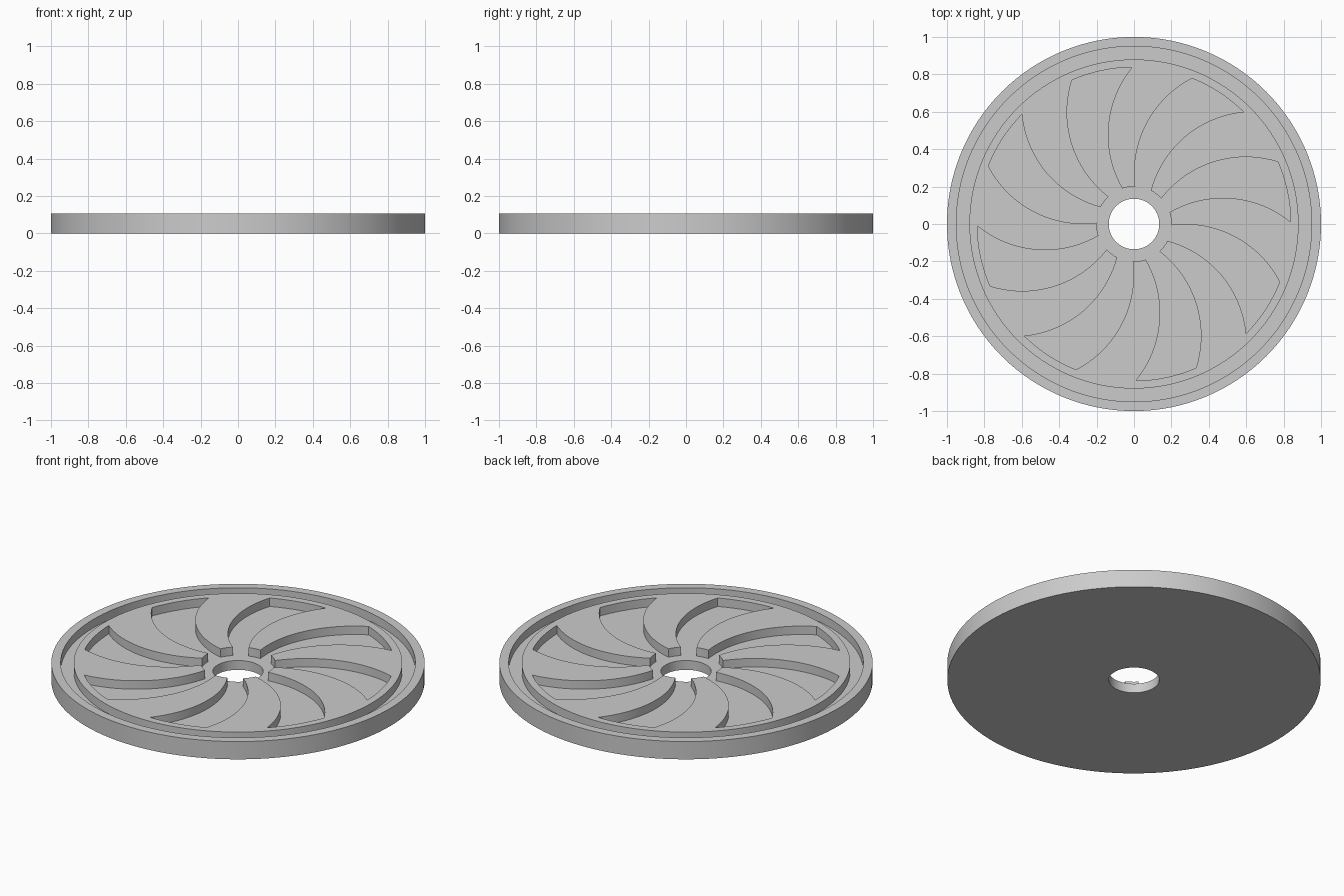
import bpy, bmesh, math
from mathutils import Vector

if "Cube" in bpy.data.objects:
    bpy.data.objects.remove(bpy.data.objects["Cube"])

N = 128            # sides of every circle
TOP, FLOOR = 0.105, 0.055
ARMS = 8


def polar(r, deg):
    a = math.radians(deg)
    return Vector((r * math.cos(a), r * math.sin(a)))


def sweep(r, a0, a1, n):
    """Points along an arc around the centre."""
    return [polar(r, a0 + (a1 - a0) * i / n) for i in range(n + 1)]


def blade_edge(p, q, radius, n=20):
    """Curved edge from inner point p to outer point q, centre on its right."""
    d = q - p
    right = Vector((d.y, -d.x)).normalized()
    c = (p + q) / 2 + right * math.sqrt(radius ** 2 - d.length_squared / 4)
    a0 = math.atan2(p.y - c.y, p.x - c.x)
    a1 = math.atan2(q.y - c.y, q.x - c.x)
    turn = (a1 - a0 + math.pi) % (2 * math.pi) - math.pi
    return [c + radius * Vector((math.cos(a0 + turn * i / n), math.sin(a0 + turn * i / n)))
            for i in range(n + 1)]


# Outline of the sunken hub with eight swirling arms
outline = []
for k in range(ARMS):
    s = 360 / ARMS * k
    arm_end = sweep(0.838, s + 0.7, s + 23.3, 8)
    inward = blade_edge(polar(0.2, s + 43), polar(0.838, s + 23.3), 0.57)[::-1]
    rib_tip = sweep(0.2, s + 43, s + 63.3, 4)
    outward = blade_edge(polar(0.2, s + 63.3), polar(0.838, s + 45.7), 0.57)
    outline += arm_end[:-1] + inward[:-1] + rib_tip[:-1] + outward[:-1]

bm = bmesh.new()


def loop(points, z):
    return [bm.verts.new((p.x, p.y, z)) for p in points]


def circle(r, z):
    return loop([polar(r, 360 * i / N) for i in range(N)], z)


def bridge(a, b):
    for i in range(len(a)):
        j = (i + 1) % len(a)
        bm.faces.new((a[i], a[j], b[j], b[i]))


def fill_between(a, b):
    edges = []
    for ring in (a, b):
        for i in range(len(ring)):
            pair = (ring[i], ring[(i + 1) % len(ring)])
            edges.append(bm.edges.get(pair) or bm.edges.new(pair))
    bmesh.ops.triangle_fill(bm, use_beauty=True, edges=edges, normal=(0, 0, 1))


# Underside, outer wall, rim and ring groove
rings = [circle(0.135, FLOOR), circle(0.135, 0), circle(1, 0), circle(1, TOP),
         circle(0.95, TOP), circle(0.95, FLOOR), circle(0.88, FLOOR), circle(0.88, TOP)]
for a, b in zip(rings, rings[1:]):
    bridge(a, b)

# Raised face with ribs, pocket walls and sunken floor
pocket_top, pocket_floor = loop(outline, TOP), loop(outline, FLOOR)
bridge(pocket_top, pocket_floor)
fill_between(rings[-1], pocket_top)
fill_between(pocket_floor, rings[0])
bmesh.ops.recalc_face_normals(bm, faces=bm.faces[:])

mesh = bpy.data.meshes.new("swirl_disc")
bm.to_mesh(mesh)
bm.free()
disc = bpy.data.objects.new("swirl_disc", mesh)
bpy.context.collection.objects.link(disc)

grey = bpy.data.materials.new("light_grey")
grey.diffuse_color = (0.6, 0.6, 0.6, 1)
grey.use_nodes = True
grey.node_tree.nodes["Principled BSDF"].inputs["Base Color"].default_value = grey.diffuse_color
mesh.materials.append(grey)

bpy.context.view_layer.objects.active = disc
disc.select_set(True)
bpy.ops.object.shade_smooth_by_angle(angle=math.radians(30))
